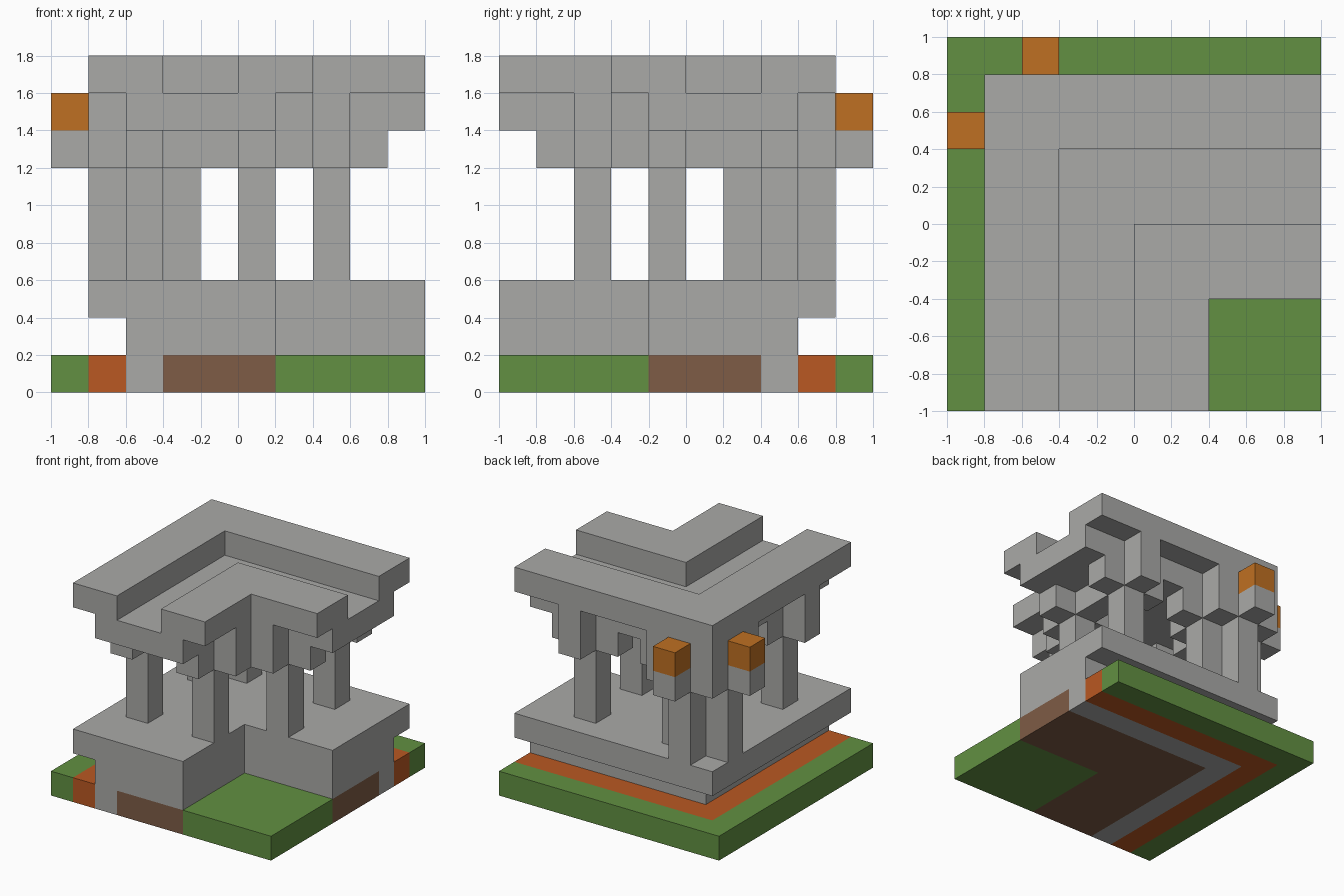
import bpy
import bmesh

if "Cube" in bpy.data.objects:
    bpy.data.objects.remove(bpy.data.objects["Cube"], do_unlink=True)


def material(name, rgb):
    mat = bpy.data.materials.new(name)
    mat.use_nodes = True
    color = (*rgb, 1)
    mat.diffuse_color = color
    bsdf = next(n for n in mat.node_tree.nodes if n.type == 'BSDF_PRINCIPLED')
    bsdf.inputs["Base Color"].default_value = color
    bsdf.inputs["Roughness"].default_value = 0.9
    return mat


stone = material("stone grey", (0.40, 0.40, 0.39))
grass = material("grass green", (0.122, 0.28, 0.054))
clay = material("clay red", (0.49, 0.098, 0.016))
earth = material("earth brown", (0.209, 0.107, 0.061))
amber = material("amber orange", (0.52, 0.162, 0.016))

U = 0.2  # block size


def prism(name, outline, z0, z1, mat):
    """Upright solid with the given plan outline."""
    bm = bmesh.new()
    face = bm.faces.new([bm.verts.new((x, y, z0)) for x, y in outline])
    ext = bmesh.ops.extrude_face_region(bm, geom=[face])
    top = [v for v in ext["geom"] if isinstance(v, bmesh.types.BMVert)]
    bmesh.ops.translate(bm, verts=top, vec=(0, 0, z1 - z0))
    bmesh.ops.recalc_face_normals(bm, faces=bm.faces)
    mesh = bpy.data.meshes.new(name)
    bm.to_mesh(mesh)
    bm.free()
    mesh.materials.append(mat)
    obj = bpy.data.objects.new(name, mesh)
    bpy.context.collection.objects.link(obj)
    return obj


def ell(lo, hi, end=1):
    """Corner-shaped band, symmetric about the diagonal."""
    return [(lo, -end), (lo, -lo), (end, -lo), (end, -hi), (hi, -hi), (hi, -end)]


def square(x, y):
    h = U / 2
    return [(x - h, y - h), (x + h, y - h), (x + h, y + h), (x - h, y + h)]


def star(x, y, arm):
    """Stepped cross: arm points are repeated by quarter turns."""
    points = []
    for turn in range(4):
        points += [(x + a, y + b) for a, b in arm]
        arm = [(-b, a) for a, b in arm]
    return points


def pair(name, outline, z0, z1, mat):
    """A part and its twin across the diagonal."""
    prism("back_" + name, [(-y, -x) for x, y in outline], z0, z1, mat)
    prism("side_" + name, outline, z0, z1, mat)


# Ground bands
prism("grass_border", ell(-1, -0.8), 0, U, grass)
prism("clay_band", ell(-0.8, -0.6), 0, U, clay)
prism("stone_band", ell(-0.6, -0.4), 0, U, stone)
prism("earth_core", ell(-0.4, 0.2), 0, U, earth)
prism("grass_corner", [(0.2, -1), (1, -1), (1, -0.2), (0.2, -0.2)], 0, U, grass)

# Stepped plinth
prism("plinth", ell(-0.6, 0.2), 0.2, 0.4, stone)
prism("floor", ell(-0.8, 0.2), 0.4, 0.6, stone)

# Roof slab and its two raised rims
prism("roof_slab", ell(-0.6, 0.2), 1.4, 1.6, stone)
prism("outer_rim", ell(-0.8, -0.4), 1.6, 1.8, stone)
prism("inner_rim", ell(0, 0.4), 1.6, 1.8, stone)

# Slim pillars with cross capitals and a tie block against the overhang
plus = [(0.3, -0.1), (0.3, 0.1), (0.1, 0.1)]
for label, x, side in (("outer", -0.5, -U), ("inner", 0.1, U)):
    pair(label + "_pillar", square(x, -0.5), 0.6, 1.2, stone)
    pair(label + "_capital", star(x, -0.5, plus), 1.2, 1.4, stone)
    pair(label + "_tie_block", square(x + side, -0.5), 1.4, 1.6, stone)

# Corner pillar with a wider stepped capital
diamond = [(0.5, -0.1), (0.5, 0.1), (0.3, 0.1), (0.3, 0.3), (0.1, 0.3)]
prism("corner_pillar", star(-0.5, 0.5, plus), 0.6, 1.2, stone)
prism("corner_capital", star(-0.5, 0.5, diamond), 1.2, 1.4, stone)
prism("corner_tie", ell(-0.8, -0.6, -0.2), 1.4, 1.6, stone)

# Lamps resting on the corner brackets
pair("lamp", square(-0.9, 0.5), 1.4, 1.6, amber)
